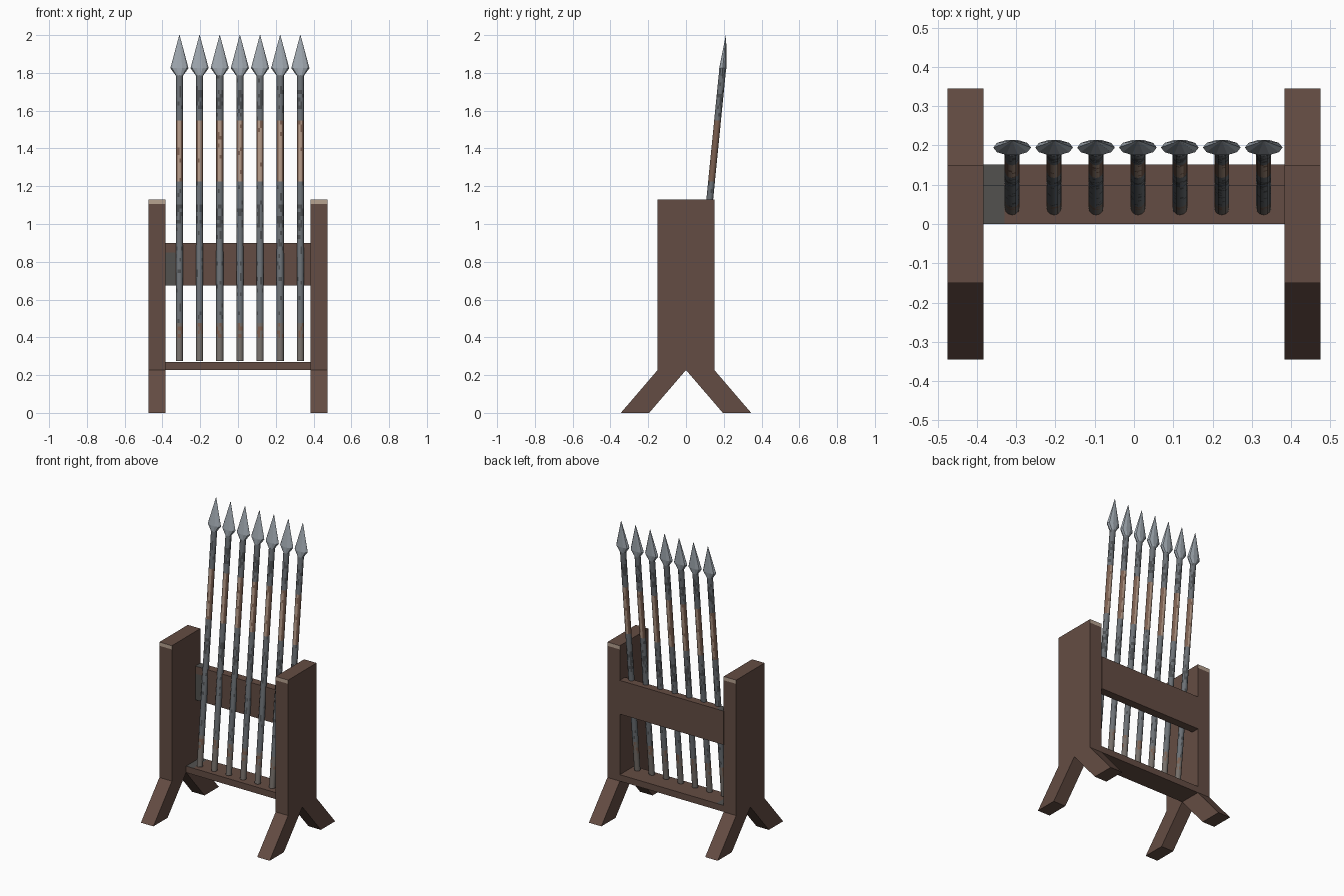
import bpy, bmesh, math, random

if "Cube" in bpy.data.objects:
    bpy.data.objects.remove(bpy.data.objects["Cube"])

random.seed(4)


def material(name, rgb):
    m = bpy.data.materials.new(name)
    m.diffuse_color = (*rgb, 1.0)
    m.use_nodes = True
    m.node_tree.nodes["Principled BSDF"].inputs["Base Color"].default_value = m.diffuse_color
    return m


WOOD = material("brown wood", (0.127, 0.073, 0.056))
TRIM = material("pale worn wood", (0.47, 0.36, 0.28))
PATCH = material("dark grey patch", (0.085, 0.083, 0.078))
HEAD = material("light steel", (0.34, 0.38, 0.42))
SLATE = material("slate metal", (0.15, 0.165, 0.18))
DARK = material("dark slate metal", (0.07, 0.075, 0.08))
TAN = material("pale tan grip", (0.44, 0.31, 0.235))
BROWN = material("brown grip", (0.20, 0.115, 0.08))
WORN = material("worn grey brown", (0.18, 0.16, 0.145))


def finish(name, bm, mats):
    bmesh.ops.recalc_face_normals(bm, faces=bm.faces)
    me = bpy.data.meshes.new(name)
    bm.to_mesh(me)
    bm.free()
    for m in mats:
        me.materials.append(m)
    ob = bpy.data.objects.new(name, me)
    bpy.context.collection.objects.link(ob)
    return ob


# Side posts with splayed feet: one profile extruded along x
half = [(0.195, 0), (0.345, 0), (0.15, 0.227), (0.15, 1.105), (0.15, 1.13)]
profile = [(0, 0.227)] + half + [(-y, z) for y, z in reversed(half)]
for side, x0 in (("left", -0.475), ("right", 0.383)):
    bm = bmesh.new()
    face = bm.faces.new([bm.verts.new((x0, y, z)) for y, z in profile])
    ext = bmesh.ops.extrude_face_region(bm, geom=[face], use_keep_orig=True)
    bmesh.ops.translate(bm, vec=(0.092, 0, 0),
                        verts=[g for g in ext["geom"] if isinstance(g, bmesh.types.BMVert)])
    bm.normal_update()
    # pale strip at the top of the front and back edges
    for f in bm.faces:
        if f.calc_center_median().z > 1.106 and abs(f.normal.y) > 0.9:
            f.material_index = 1
    finish(side + "_post", bm, [WOOD, TRIM])


# Cross boards, with a grey end patch picked by a rule
def board(name, lo, hi, cuts, rule):
    bm = bmesh.new()
    bmesh.ops.create_cube(bm, size=1)
    for v in bm.verts:
        v.co = [(a + b) / 2 + c * (b - a) for a, b, c in zip(lo, hi, v.co)]
    for co, no in cuts:
        bmesh.ops.bisect_plane(bm, geom=bm.verts[:] + bm.edges[:] + bm.faces[:],
                               plane_co=co, plane_no=no)
    bm.normal_update()
    for f in bm.faces:
        if rule(f.calc_center_median(), f.normal):
            f.material_index = 1
    finish(name, bm, [WOOD, PATCH])


XCUT = ((-0.33, 0, 0), (1, 0, 0))
board("back_rail", (-0.384, 0.097, 0.675), (0.384, 0.152, 0.9),
      [XCUT, ((0, 0, 0.85), (0, 0, 1))],
      lambda c, n: c.x < -0.33 and (n.z > 0.9 or (n.y < -0.9 and c.z < 0.85)))
board("bottom_shelf", (-0.384, 0.0, 0.227), (0.384, 0.15, 0.27), [XCUT],
      lambda c, n: c.x < -0.33 and n.z > 0.9)


# Spears: elliptical rings stacked up a leaning axis
def lathe(name, x, rings, mats, rule, smooth, n):
    bm = bmesh.new()
    loops = []
    for z, rx, ry in rings:
        yc = 0.041 + (z - 0.275) * 0.0991
        loops.append([bm.verts.new((x + rx * math.cos(2 * math.pi * i / n),
                                    yc + ry * math.sin(2 * math.pi * i / n), z))
                      for i in range(n)])
    for a, b in zip(loops, loops[1:]):
        for i in range(n):
            j = (i + 1) % n
            f = bm.faces.new((a[i], a[j], b[j], b[i]))
            z = (a[i].co.z + b[i].co.z) / 2
            f.material_index = rule(z, abs(math.cos(2 * math.pi * (i + 0.5) / n)))
            f.smooth = smooth
    bm.faces.new(loops[0])
    bm.faces.new(loops[-1])
    finish(name, bm, mats)


# Weathered shaft bands; side is 0 on the front and back, 1 on the flanks
def shaft_rule(z, side):
    r = random.random()
    if 1.225 < z < 1.545:      # grip
        return 3 if side > 0.6 or r < 0.1 else 2
    if 0.40 < z < 0.48:        # rusty lower end
        return 3 if r < 0.35 else 4
    if z < 0.40:
        return 4
    if 0.98 < z < 1.1 or 1.6 < z < 1.7:
        return 1 if r < 0.6 else 0
    return 1 if r < 0.08 else 0


shaft = [(0.275 + 1.515 * k / 75, 0.019, 0.018) for k in range(76)]
head = [(1.785, 0.019, 0.018), (1.825, 0.048, 0.02), (2.0, 0.001, 0.001)]
for i in range(7):
    x = 0.01 + (i - 3) * 0.1067
    lathe(f"spear_shaft_{i + 1}", x, shaft, [SLATE, DARK, TAN, BROWN, WORN],
          shaft_rule, True, 12)
    lathe(f"spear_head_{i + 1}", x, head, [HEAD], lambda z, s: 0, False, 10)
